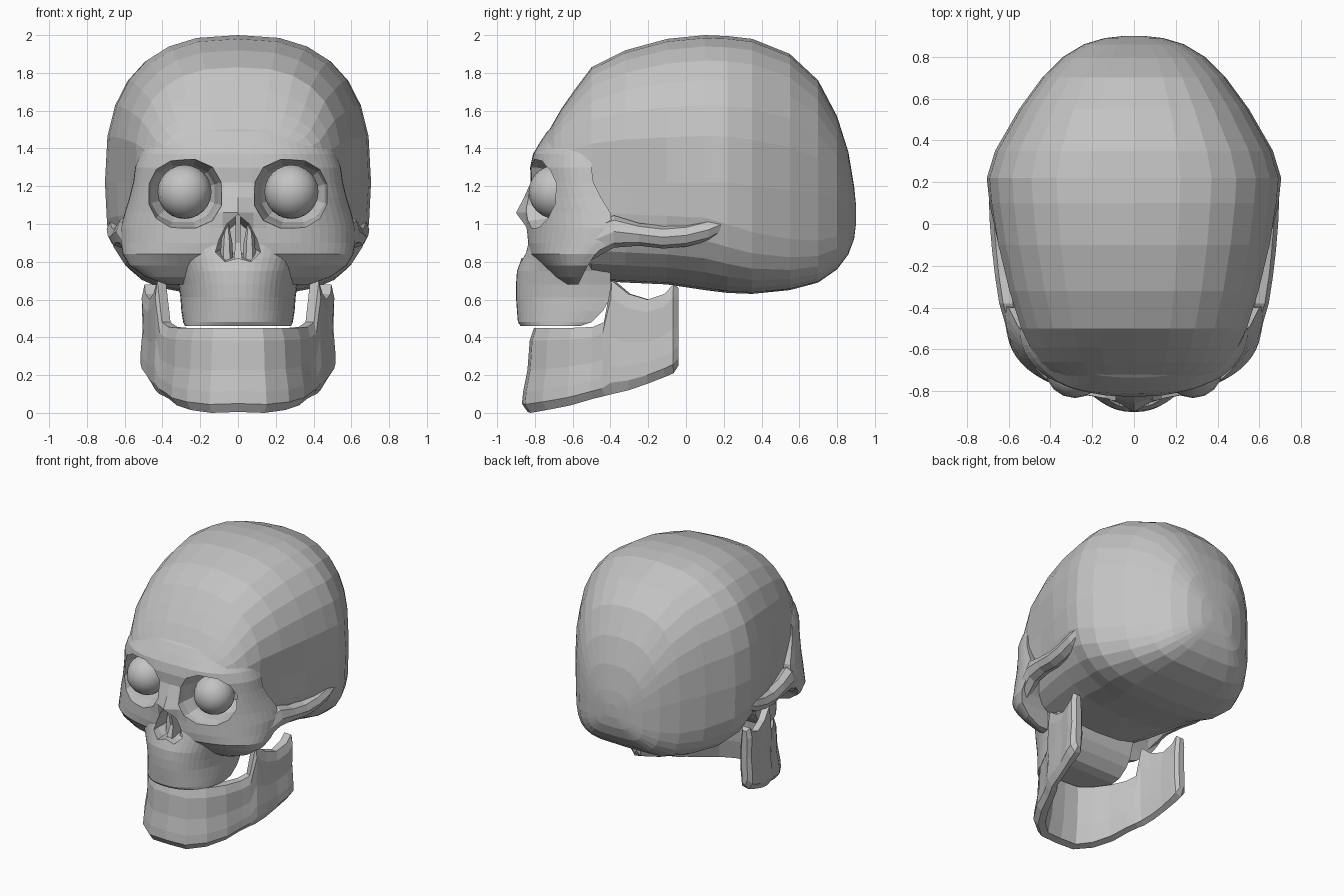
import bpy, bmesh, math
from mathutils import Vector

default = bpy.data.objects.get("Cube")
if default:
    bpy.data.objects.remove(default, do_unlink=True)

bone = bpy.data.materials.new("bone_grey")
bone.use_nodes = True
colour = (0.55, 0.55, 0.55, 1)
bone.diffuse_color = colour
bone.node_tree.nodes["Principled BSDF"].inputs["Base Color"].default_value = colour


def finish(name, bm, material=bone):
    """Turn a bmesh into a named object."""
    bmesh.ops.recalc_face_normals(bm, faces=bm.faces[:])
    mesh = bpy.data.meshes.new(name)
    bm.to_mesh(mesh)
    bm.free()
    if material:
        mesh.materials.append(material)
    ob = bpy.data.objects.new(name, mesh)
    bpy.context.scene.collection.objects.link(ob)
    return ob


def loft(name, rings, material=bone):
    """Skin a row of closed rings and cap both ends."""
    bm = bmesh.new()
    rows = [[bm.verts.new(p) for p in ring] for ring in rings]
    count = len(rows[0])
    for low, high in zip(rows, rows[1:]):
        for i in range(count):
            j = (i + 1) % count
            bm.faces.new((low[i], low[j], high[j], high[i]))
    bm.faces.new(rows[0][::-1])
    bm.faces.new(rows[-1])
    return finish(name, bm, material)


def power(value, exponent):
    return math.copysign(abs(value) ** (2 / exponent), value)


def bell(distance, width):
    return math.exp(-(distance / width) ** 2)


# Cranium: upright sections from brow to back (y, top, middle, bottom, half width)
cranium_sections = [
    (-0.74, 1.47, 1.3, 1.1, 0.36), (-0.70, 1.54, 1.28, 1.05, 0.43),
    (-0.66, 1.61, 1.25, 0.95, 0.47), (-0.59, 1.71, 1.25, 0.82, 0.51),
    (-0.50, 1.83, 1.24, 0.7, 0.555), (-0.32, 1.92, 1.23, 0.69, 0.615),
    (-0.10, 1.98, 1.22, 0.68, 0.665), (0.1, 2.0, 1.22, 0.65, 0.695),
    (0.22, 1.995, 1.22, 0.635, 0.705), (0.35, 1.98, 1.2, 0.63, 0.665),
    (0.55, 1.90, 1.18, 0.65, 0.55), (0.70, 1.76, 1.16, 0.69, 0.44),
    (0.80, 1.57, 1.13, 0.76, 0.34), (0.86, 1.38, 1.09, 0.84, 0.24),
    (0.89, 1.2, 1.06, 0.92, 0.14), (0.90, 1.1, 1.05, 1.0, 0.05)]


def cranium_ring(y, top, middle, bottom, half):
    # the underside squares off towards the back
    squareness = 2.7 + 2.0 * min(max((y - 0.1) / 0.6, 0), 1)
    ring = []
    for k in range(28):
        angle = math.tau * k / 28
        upper = math.sin(angle) > 0
        exponent = 2.6 if upper else squareness
        rise = power(math.sin(angle), exponent)
        z = middle + rise * (top - middle if upper else middle - bottom)
        # hollow of the temple
        hollow = 0.045 * bell(y + 0.3, 0.25) * bell(z - 1.15, 0.22)
        ring.append((power(math.cos(angle), exponent) * (half - hollow), y, z))
    return ring


cranium = loft("cranium", [cranium_ring(*s) for s in cranium_sections])

# Face: level sections from cheekbone to forehead (z, front, half width, back)
face_sections = [
    (0.68, -0.65, 0.38, -0.57), (0.72, -0.71, 0.49, -0.55),
    (0.78, -0.77, 0.575, -0.52), (0.84, -0.83, 0.61, -0.48),
    (0.90, -0.84, 0.62, -0.42), (0.98, -0.84, 0.62, -0.39),
    (1.06, -0.84, 0.60, -0.40), (1.14, -0.83, 0.575, -0.45),
    (1.22, -0.82, 0.555, -0.49), (1.30, -0.825, 0.545, -0.5),
    (1.37, -0.81, 0.52, -0.5), (1.43, -0.775, 0.49, -0.5),
    (1.49, -0.735, 0.46, -0.5), (1.54, -0.68, 0.42, -0.5)]

# Upper jaw: level sections from tooth line to below the nose
upper_jaw_sections = [
    (0.46, -0.875, 0.28, -0.56), (0.48, -0.89, 0.29, -0.50),
    (0.54, -0.895, 0.30, -0.44), (0.61, -0.90, 0.305, -0.40),
    (0.68, -0.90, 0.315, -0.40), (0.75, -0.895, 0.335, -0.40),
    (0.82, -0.87, 0.37, -0.42), (0.89, -0.845, 0.42, -0.44),
    (0.95, -0.82, 0.42, -0.44)]


def face_ring(z, front, half, back):
    ring = []
    for k in range(31):
        angle = math.pi * k / 30
        x = half * power(math.cos(angle), 2.25)
        y = back + (front - back) * power(math.sin(angle), 2.25)
        y -= 0.06 * bell(x, 0.07) * bell(z - 1.07, 0.08)              # nasal bone
        y -= 0.015 * bell(abs(x) - 0.3, 0.15) * bell(z - 1.36, 0.07)  # brow ridge
        ring.append((x, y, z))
    return ring


face = loft("face", [face_ring(*s) for s in face_sections])
upper_jaw = loft("upper_jaw", [face_ring(*s) for s in upper_jaw_sections])


# Cutters for the eye sockets and nasal opening
def socket_ring(side, y, scale):
    ring = []
    for k in range(12):
        angle = math.tau * (k + 0.5) / 12
        ring.append((side * (0.292 + 0.195 * scale * power(math.cos(angle), 2.4)), y,
                     1.16 + 0.175 * scale * power(math.sin(angle), 2.4)))
    return ring


cutters = [loft("socket_cutter", [socket_ring(side, y, s) for y, s in
                                  ((-1, 1.15), (-0.79, 1.06), (-0.72, 0.97), (-0.6, 0.88),
                                   (-0.5, 0.55))], None)
           for side in (-1, 1)]
half_pear = [(0.06, 1.0), (0.1, 0.92), (0.12, 0.85), (0.07, 0.8)]
pear = [(0, 1.05)] + half_pear + [(0, 0.82)] + [(-x, z) for x, z in half_pear[::-1]]
cutters.append(loft("nose_cutter", [[(x * s, y, 0.92 + (z - 0.92) * s) for x, z in pear]
                                    for y, s in ((-1, 1), (-0.8, 1), (-0.62, 0.7))], None))

for ob in (cranium, face, upper_jaw):
    for cutter in cutters:
        cutter.hide_render = True
        cut = ob.modifiers.new("opening", "BOOLEAN")
        cut.operation = "DIFFERENCE"
        cut.solver = "EXACT"
        cut.object = cutter
bpy.context.view_layer.update()
graph = bpy.context.evaluated_depsgraph_get()
carved = [(ob, bpy.data.meshes.new_from_object(ob.evaluated_get(graph)))
          for ob in (cranium, face, upper_jaw)]
for ob, mesh in carved:
    ob.modifiers.clear()
    ob.data = mesh
    mesh.materials.clear()
    mesh.materials.append(bone)
for cutter in cutters:
    bpy.data.objects.remove(cutter, do_unlink=True)

# Cheek arches, running back to the temple (y, x, z, half width, half height)
arch_sections = [
    (-0.60, 0.50, 0.87, 0.03, 0.06), (-0.5, 0.55, 0.91, 0.06, 0.1),
    (-0.38, 0.58, 0.96, 0.065, 0.085), (-0.25, 0.6, 0.945, 0.065, 0.06),
    (-0.12, 0.61, 0.93, 0.07, 0.06), (0, 0.62, 0.94, 0.07, 0.06),
    (0.12, 0.63, 0.97, 0.065, 0.06), (0.24, 0.63, 1.02, 0.05, 0.04)]
for label, side in (("left", 1), ("right", -1)):
    loft(label + "_cheek_arch", [
        [(side * (x + wide * math.cos(math.tau * k / 8)), y,
          z + tall * math.sin(math.tau * k / 8)) for k in range(8)]
        for y, x, z, wide, tall in arch_sections])

    # Eyeball
    bm = bmesh.new()
    bmesh.ops.create_uvsphere(bm, u_segments=16, v_segments=12, radius=0.143)
    bmesh.ops.translate(bm, verts=bm.verts, vec=(side * 0.283, -0.69, 1.17))
    eye = finish(label + "_eyeball", bm)
    eye.data.shade_smooth()

    # Curled bone inside the nose
    loft(label + "_nasal_bone", [
        [(side * (0.06 + r * math.cos(math.tau * k / 6)),
          -0.73 + r * math.sin(math.tau * k / 6), z) for k in range(6)]
        for z, r in ((0.8, 0.035), (0.9, 0.03), (1.0, 0.012))])

# Nasal septum
loft("nasal_septum", [[(-w, -0.6, z), (w, -0.6, z), (w, y, z), (-w, y, z)]
                      for z, y, w in ((0.79, -0.84, 0.025), (0.9, -0.8, 0.012),
                                      (1.06, -0.84, 0.012))])

# Lower jaw: half path from chin to hinge (x, y, bottom, top, thickness)
jaw_half = [
    (0, -0.775, 0.005, 0.45, 0.1), (0.12, -0.765, 0, 0.45, 0.1),
    (0.21, -0.70, 0.015, 0.45, 0.1), (0.29, -0.59, 0.04, 0.45, 0.1),
    (0.345, -0.48, 0.075, 0.455, 0.09), (0.38, -0.42, 0.09, 0.48, 0.09),
    (0.405, -0.385, 0.1, 0.70, 0.08), (0.425, -0.3, 0.12, 0.63, 0.08),
    (0.445, -0.2, 0.155, 0.60, 0.08), (0.46, -0.11, 0.19, 0.63, 0.1),
    (0.465, -0.065, 0.21, 0.68, 0.1), (0.465, -0.04, 0.25, 0.66, 0.05)]
jaw_path = [(-s[0], *s[1:]) for s in jaw_half[:0:-1]] + jaw_half
# outline across the jaw: (outward, upward)
jaw_outline = [(0.15, 0), (0.5, 0.1), (0.5, 0.25), (0.4, 0.5), (0.45, 0.85), (0.3, 1),
               (-0.3, 1), (-0.45, 0.75), (-0.5, 0.35), (-0.35, 0.03)]
jaw_rings = []
for i, (x, y, bottom, top, thick) in enumerate(jaw_path):
    before = jaw_path[max(i - 1, 0)]
    after = jaw_path[min(i + 1, len(jaw_path) - 1)]
    outward = Vector((after[1] - before[1], before[0] - after[0])).normalized()
    lean = 0.13 * max(0, -y - 0.4)
    ring = []
    for u, v in jaw_outline:
        spot = Vector((x, y)) + outward * (u * thick + lean * (1 - v))
        ring.append((spot.x, spot.y, bottom + (top - bottom) * v))
    jaw_rings.append(ring)
loft("lower_jaw", jaw_rings)
